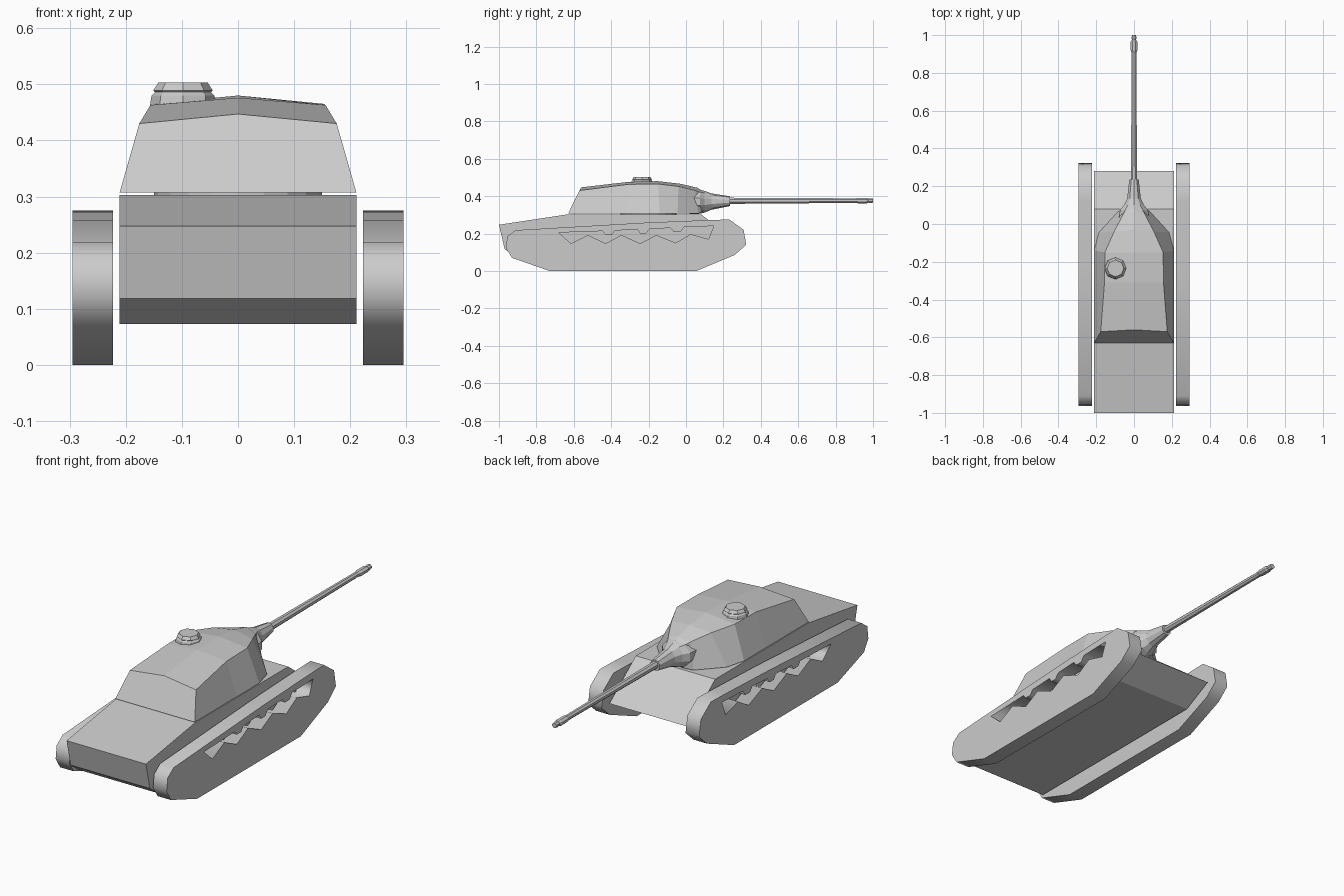
import bpy, bmesh, math
from mathutils import Matrix

if "Cube" in bpy.data.objects:
    bpy.data.objects.remove(bpy.data.objects["Cube"])


def finish(name, bm):
    bmesh.ops.remove_doubles(bm, verts=bm.verts, dist=0.0002)
    bmesh.ops.recalc_face_normals(bm, faces=bm.faces)
    me = bpy.data.meshes.new(name)
    bm.to_mesh(me)
    bm.free()
    ob = bpy.data.objects.new(name, me)
    bpy.context.collection.objects.link(ob)
    return ob


def loft(name, rings):
    """Join equal-length closed rings of points and cap both ends."""
    bm = bmesh.new()
    vs = [[bm.verts.new(p) for p in r] for r in rings]
    n = len(vs[0])
    for a, b in zip(vs, vs[1:]):
        for i in range(n):
            j = (i + 1) % n
            bm.faces.new((a[i], a[j], b[j], b[i]))
    bm.faces.new(vs[0])
    bm.faces.new(vs[-1])
    return finish(name, bm)


def tube(name, stations, n):
    """Rings along y: (y, centre z, half width, half height)."""
    angles = [math.tau * (i + 0.5) / n for i in range(n)]
    return loft(name, [[(rx * math.cos(a), y, z + rz * math.sin(a)) for a in angles]
                       for y, z, rx, rz in stations])


def lathe(name, cx, cy, profile, n):
    """Rings around z: (radius, z)."""
    angles = [math.tau * i / n for i in range(n)]
    return loft(name, [[(cx + r * math.cos(a), cy + r * math.sin(a), z) for a in angles]
                       for r, z in profile])


def side_plate(name, loops, x0, x1):
    """Extrude (y, z) outlines across x; later loops become holes."""
    cu = bpy.data.curves.new(name, 'CURVE')
    cu.dimensions, cu.fill_mode, cu.extrude = '2D', 'BOTH', (x1 - x0) / 2
    for pts in loops:
        sp = cu.splines.new('POLY')
        sp.points.add(len(pts) - 1)
        for p, (y, z) in zip(sp.points, pts):
            p.co = (y, z, 0, 1)
        sp.use_cyclic_u = True
    tmp = bpy.data.objects.new(name + "_outline", cu)
    bpy.context.collection.objects.link(tmp)
    dg = bpy.context.evaluated_depsgraph_get()
    me = bpy.data.meshes.new_from_object(tmp.evaluated_get(dg))
    bm = bmesh.new()
    bm.from_mesh(me)
    bpy.data.objects.remove(tmp)
    bpy.data.meshes.remove(me)
    m = Matrix(((0, 0, 1, (x0 + x1) / 2), (1, 0, 0, 0), (0, 1, 0, 0), (0, 0, 0, 1)))
    bmesh.ops.transform(bm, matrix=m, verts=bm.verts)
    return finish(name, bm)


# Hull: one side profile extruded across the width
hull = [(-1, 0.247), (-0.97, 0.118), (-0.91, 0.073), (0.13, 0.073),
        (0.28, 0.15), (0.08, 0.303), (-0.63, 0.303)]
loft("hull", [[(x, y, z) for y, z in hull] for x in (-0.211, 0.211)])

# Tracks with the zigzag opening above the wheels
track = [(-0.91, 0.218), (-0.955, 0.185), (-0.963, 0.123), (-0.93, 0.07), (-0.73, 0),
         (0.056, 0), (0.26, 0.085), (0.322, 0.14), (0.308, 0.22), (0.232, 0.275),
         (0.12, 0.272), (-0.22, 0.258)]
gap = [(-0.68, 0.205), (-0.615, 0.147), (-0.525, 0.192), (-0.43, 0.147), (-0.345, 0.192),
       (-0.245, 0.147), (-0.158, 0.192), (-0.055, 0.15), (0.025, 0.197), (0.12, 0.17),
       (0.148, 0.24), (-0.01, 0.235), (-0.03, 0.208), (-0.065, 0.208), (-0.083, 0.23),
       (-0.195, 0.224), (-0.215, 0.199), (-0.245, 0.199), (-0.26, 0.222),
       (-0.38, 0.216), (-0.397, 0.193), (-0.43, 0.193), (-0.447, 0.213)]
side_plate("track_right", [track, gap], 0.223, 0.295)
side_plate("track_left", [track, gap], -0.295, -0.223)

# Turret: stations of base corner, roof edge and ridge (x, y, z)
stations = [((0.211, -0.63, 0.307), (0.176, -0.57, 0.43), (-0.56, 0.447)),
            ((0.211, -0.31, 0.307), (0.156, -0.31, 0.463), (-0.31, 0.476)),
            ((0.211, -0.14, 0.307), (0.154, -0.15, 0.465), (-0.15, 0.48)),
            ((0.186, -0.045, 0.307), (0.105, -0.04, 0.452), (-0.03, 0.466)),
            ((0.085, 0.065, 0.307), (0.058, 0.05, 0.43), (0.06, 0.445)),
            ((0.045, 0.08, 0.312), (0.032, 0.10, 0.41), (0.11, 0.415))]
rings = []
for (bx, by, bz), (ex, ey, ez), (ry, rz) in stations:
    rings.append([(-bx, by, bz), (bx, by, bz), (ex, ey, ez), (0, ry, rz), (-ex, ey, ez)])
loft("turret", rings)
lathe("turret_ring", 0, -0.2, [(0.15, 0.295), (0.15, 0.31)], 20)

# Commander's hatch on the roof
lathe("cupola", -0.098, -0.235,
      [(0.06, 0.455), (0.056, 0.48), (0.050, 0.486), (0.053, 0.489), (0.044, 0.503)], 8)

# Mantlet and gun along +y
tube("mantlet", [(0.02, 0.37, 0.085, 0.066), (0.075, 0.37, 0.078, 0.064),
                 (0.10, 0.37, 0.055, 0.058), (0.135, 0.371, 0.038, 0.044),
                 (0.235, 0.373, 0.026, 0.026)], 10)
tube("gun_barrel", [(0.2, 0.375, 0.018, 0.018), (0.92, 0.376, 0.013, 0.013)], 8)
tube("muzzle_brake", [(0.905, 0.376, 0.013, 0.013), (0.92, 0.376, 0.019, 0.016),
                      (0.965, 0.376, 0.019, 0.016), (0.975, 0.376, 0.012, 0.012),
                      (0.985, 0.376, 0.014, 0.014), (1.0, 0.376, 0.012, 0.012)], 8)
